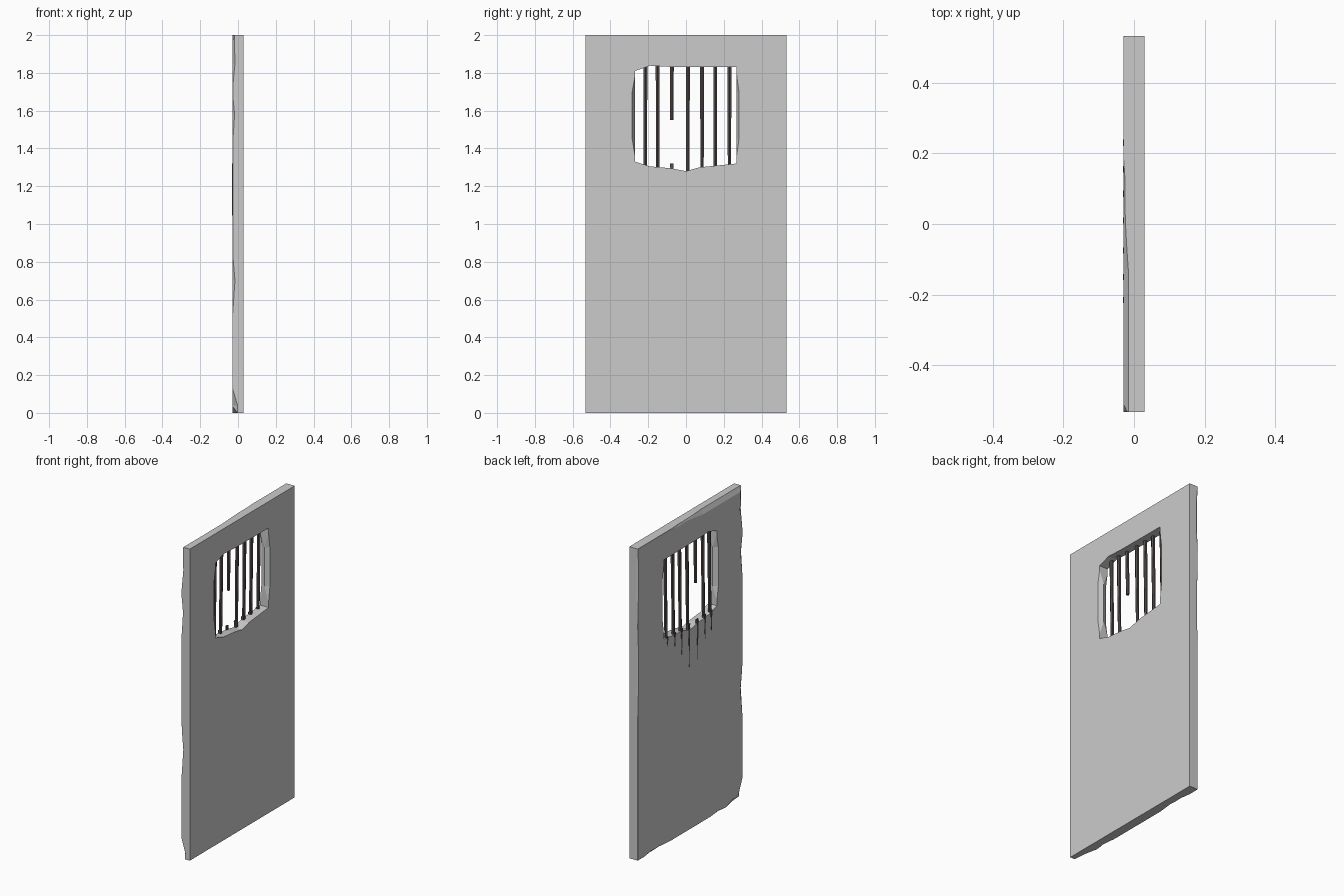
import bpy, bmesh

if "Cube" in bpy.data.objects:
    bpy.data.objects.remove(bpy.data.objects["Cube"])

T, W, H = 0.03, 0.532, 2.0   # half thickness, half width, height


def material(name, rgb):
    m = bpy.data.materials.new(name)
    m.diffuse_color = (*rgb, 1)
    m.use_nodes = True
    m.node_tree.nodes["Principled BSDF"].inputs["Base Color"].default_value = m.diffuse_color
    return m


STONE = material("grey slab", (0.6, 0.6, 0.6))
IRON = material("dark rusty iron", (0.09, 0.075, 0.07))


def loft(name, rings, mat):
    """Closed solid through a list of equal-length point rings."""
    bm = bmesh.new()
    vs = [[bm.verts.new(p) for p in r] for r in rings]
    n = len(rings[0])
    for a, b in zip(vs, vs[1:]):
        for i in range(n):
            j = (i + 1) % n
            bm.faces.new((a[i], a[j], b[j], b[i]))
    bm.faces.new(vs[0])
    bm.faces.new(vs[-1])
    bmesh.ops.triangulate(bm, faces=[f for f in bm.faces if len(f.verts) == 4])
    bmesh.ops.recalc_face_normals(bm, faces=bm.faces)
    me = bpy.data.meshes.new(name)
    bm.to_mesh(me)
    bm.free()
    me.materials.append(mat)
    ob = bpy.data.objects.new(name, me)
    bpy.context.collection.objects.link(ob)
    return ob


def cut(target, cutter):
    cutter.hide_render = True
    mod = target.modifiers.new("cut", 'BOOLEAN')
    mod.operation = 'DIFFERENCE'
    mod.solver = 'EXACT'
    mod.object = cutter
    bpy.context.view_layer.objects.active = target
    bpy.ops.object.modifier_apply(modifier=mod.name)
    bpy.data.objects.remove(cutter)


# Door slab
slab = loft("door_slab", [[(-T, -W, z), (T, -W, z), (T, W, z), (-T, W, z)]
                          for z in (0, H)], STONE)

# Window opening, narrowest in the middle of the thickness
outline = [(-.27, 1.33), (-.29, 1.45), (-.29, 1.70), (-.27, 1.81), (-.19, 1.838),
           (-.08, 1.832), (.267, 1.83), (.285, 1.70), (.285, 1.45), (.267, 1.32),
           (.17, 1.31), (.07, 1.30), (0, 1.28), (-.08, 1.295), (-.19, 1.305)]
narrow = [(max(-.27, min(.267, y)), z) for y, z in outline]
cut(slab, loft("window_cutter", [[(x, y, z) for y, z in pts] for x, pts in
                                 ((-.04, outline), (0, narrow), (.04, outline))], STONE))

# Chipped edges on the -x face: (position along edge, width on face, depth)
chips = {
    "near": [(-.1, .05, .03), (.04, .04, .028), (.13, .002, .002), (.5, .002, .002),
             (.7, .025, .014), (.85, .004, .003), (1.4, .003, .003), (1.58, .022, .012),
             (1.7, .003, .003), (1.85, .028, .014), (2.1, .02, .012)],
    "far": [(-.1, .001, .001), (.9, .001, .001), (1.1, .006, .01), (1.35, .006, .01),
            (1.5, .001, .001), (1.7, .006, .012), (1.9, .006, .012), (2.1, .001, .001)],
    "top": [(-.6, .03, .014), (-.13, .03, .014), (0, .012, .006), (.12, .015, .005),
            (.2, .001, .001), (.6, .001, .001)],
    "bottom": [(-.6, .04, .03), (-.45, .03, .02), (-.36, .002, .002), (-.3, .015, .01),
               (-.2, .001, .001), (.2, .001, .001), (.3, .018, .012), (.4, .012, .01),
               (.46, .001, .001), (.6, .001, .001)],
}
place = {
    "near": lambda t, u, w: (-T + w, -W + u, t),
    "far": lambda t, u, w: (-T + w, W - u, t),
    "top": lambda t, u, w: (-T + w, t, H - u),
    "bottom": lambda t, u, w: (-T + w, t, u),
}
for edge, stations in chips.items():
    put = place[edge]
    cut(slab, loft(edge + "_chip_cutter",
                   [[put(t, 2 * a, -b), put(t, -a, 2 * b), put(t, -.1, -.1)]
                    for t, a, b in stations], STONE))
for p in slab.data.polygons:
    p.material_index = 0

# Iron bars (y, lower end) and the pointed ends showing through the -x face (tip z)
hexa = [(1, 0), (.5, .87), (-.5, .87), (-1, 0), (-.5, -.87), (.5, -.87)]
bars = [(-.215, 1.26, 1.18), (-.15, 1.26, 1.16), (-.075, 1.55, 1.06), (.01, 1.25, 1.045),
        (.085, 1.26, 1.15), (.155, 1.26, 1.22), (.23, 1.27, 1.26)]
for i, (y, low, tip) in enumerate(bars):
    stops = [(low, .010), ((low + 1.86) / 2, .011), (1.86, .012)]
    loft(f"bar_{i + 1}", [[(-.012 - .012 * (1.86 - z) + r * cx, y + r * cy, z)
                           for cx, cy in hexa] for z, r in stops], IRON)
    loft(f"bar_point_{i + 1}", [[(-T - .001, y - w, z), (-T - .001, y + w, z),
                                 (-T + .008, y + w, z), (-T + .008, y - w, z)]
                                for z, w in ((1.32, .009), (tip, .0008))], IRON)
